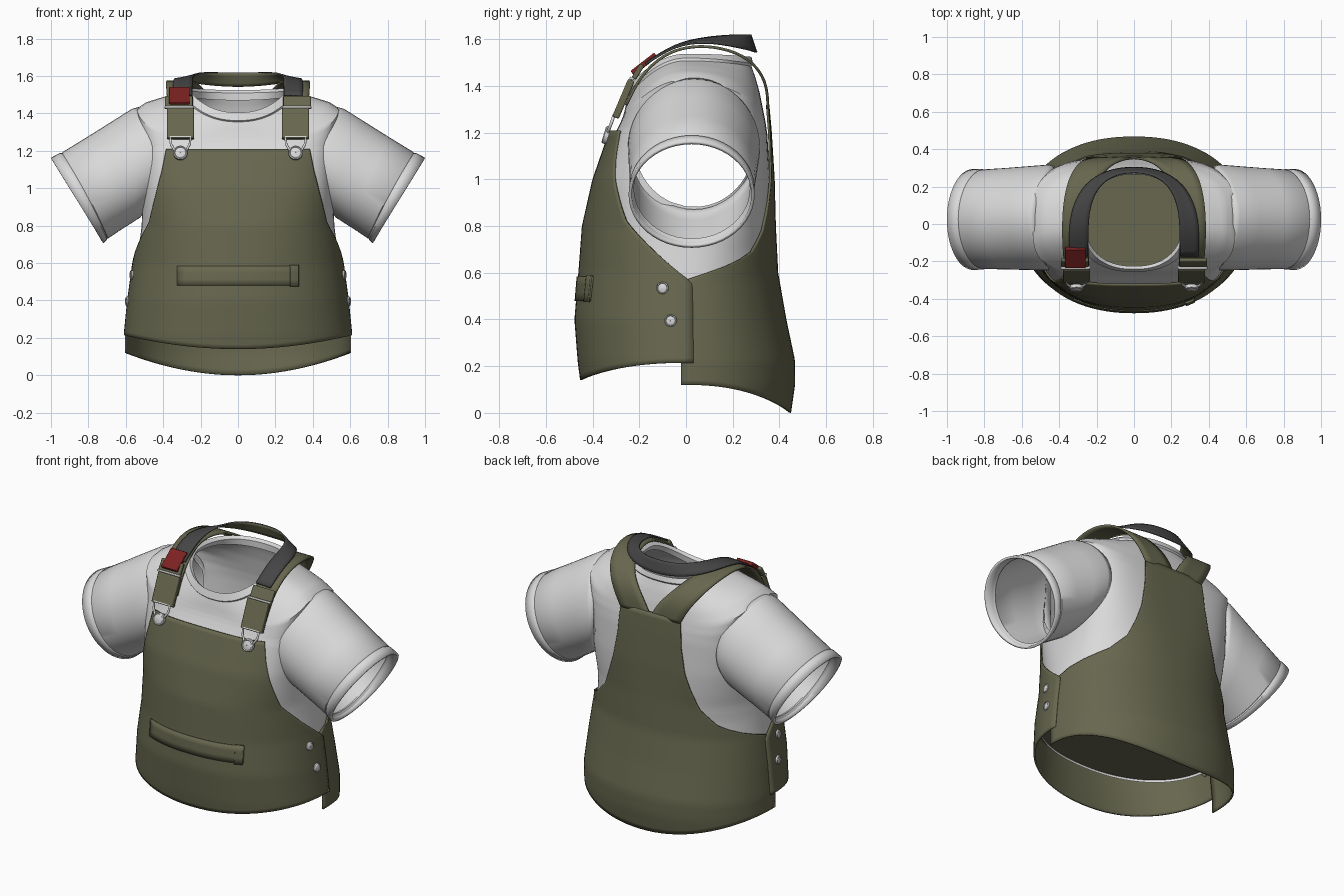
import bpy, bmesh, math
from math import sin, cos, pi, radians
from mathutils import Vector

if "Cube" in bpy.data.objects:
    bpy.data.objects.remove(bpy.data.objects["Cube"])


def material(name, rgb):
    m = bpy.data.materials.new(name)
    m.use_nodes = True
    m.diffuse_color = (*rgb, 1)
    m.node_tree.nodes["Principled BSDF"].inputs["Base Color"].default_value = (*rgb, 1)
    return m


OLIVE = material("olive canvas", (0.135, 0.135, 0.078))
SHIRT = material("pale grey cotton", (0.7, 0.7, 0.7))
METAL = material("pale metal", (0.7, 0.7, 0.7))
DARK = material("dark grey webbing", (0.06, 0.06, 0.06))
RED = material("red patch", (0.2, 0.016, 0.016))


def finish(ob, mats):
    for m in mats:
        ob.data.materials.append(m)
    bpy.ops.object.select_all(action='DESELECT')
    bpy.context.view_layer.objects.active = ob
    ob.select_set(True)
    bpy.ops.object.shade_smooth_by_angle(angle=radians(40))
    return ob


def loft(name, rings, mats, closed=False, thick=0, smooth=0, cut=None):
    """Skin a list of point rows; cut may open holes in the mesh."""
    bm = bmesh.new()
    rows = [[bm.verts.new(p) for p in r] for r in rings]
    n = len(rows[0])
    for lo, hi in zip(rows, rows[1:]):
        for j in range(n if closed else n - 1):
            k = (j + 1) % n
            bm.faces.new((lo[j], lo[k], hi[k], hi[j]))
    if cut:
        cut(bm)
    me = bpy.data.meshes.new(name)
    bm.to_mesh(me)
    bm.free()
    ob = bpy.data.objects.new(name, me)
    bpy.context.collection.objects.link(ob)
    finish(ob, mats)
    if smooth:
        s = ob.modifiers.new("smooth", 'SUBSURF')
        s.levels = s.render_levels = smooth
        s.boundary_smooth = 'PRESERVE_CORNERS'
    if thick:
        s = ob.modifiers.new("thickness", 'SOLIDIFY')
        s.thickness = thick
        s.material_offset = len(mats) - 1
    return ob


def lookup(table, z):
    """Linear interpolation of table rows keyed by their first entry."""
    if z <= table[0][0]:
        return table[0][1:]
    for p, q in zip(table, table[1:]):
        if z <= q[0]:
            t = (z - p[0]) / (q[0] - p[0])
            return [a + (b - a) * t for a, b in zip(p[1:], q[1:])]
    return table[-1][1:]


def oval(w, f, b, n, a):
    """Superellipse with separate front and back depths."""
    c, s = cos(a), sin(a)
    x = w * math.copysign(abs(c) ** (2 / n), c)
    return x, (b if s > 0 else f) * abs(s) ** (2 / n)


# Body profile: height, half width, front, back, squareness
BODY = [(0, .6, -.43, .45, 2.2), (.12, .605, -.445, .467, 2.2), (.22, .605, -.458, .468, 2.2),
        (.4, .587, -.472, .43, 2.2), (.6, .56, -.455, .395, 2.2), (.8, .535, -.44, .385, 2.4),
        (1, .53, -.395, .38, 2.9), (1.21, .53, -.322, .367, 3.2), (1.32, .53, -.28, .357, 3.3)]


def body(z, a, off=0.0, square=0.0):
    w, f, b, n = lookup(BODY, z)
    return (*oval(w + off, f - off, b + off, n + square, a), z)


SEG = 96
ANGLES = [2 * pi * i / SEG for i in range(SEG)]

# Shirt shoulders and collar: half width, front, back, z front/side/back, squareness
SHOULDERS = [(.512, -.295, .345, 1.215, 1.23, 1.215, 4.2), (.522, -.28, .34, 1.245, 1.33, 1.25, 4.2),
             (.54, -.27, .33, 1.27, 1.428, 1.3, 3.8), (.49, -.263, .316, 1.295, 1.46, 1.37, 3.1),
             (.4, -.256, .298, 1.325, 1.488, 1.435, 2.6), (.31, -.248, .28, 1.355, 1.508, 1.485, 2.3)]
COLLAR = [(.308, -.256, .288, 1.362, 1.52, 1.495, 2.3), (.272, -.242, .28, 1.405, 1.538, 1.525, 2.3),
          (.255, -.225, .265, 1.39, 1.52, 1.51, 2.3), (.27, -.23, .265, 1.35, 1.49, 1.47, 2.3)]


def shoulder_point(ring, a):
    w, f, b, zf, zs, zb, n = ring
    x, y = oval(w, f, b, n, a)
    return x, y, zs + ((zb - zs) * (y / b) ** 2 if y > 0 else (zf - zs) * (y / f) ** 2)


def reach(p):
    return math.hypot((p.y - .035) / .255, (p.z - 1.15) / .268)


def cut_armholes(bm):
    """Open both sides and pull the hole rims onto a clean oval."""
    gone = [f for f in bm.faces if abs(f.calc_center_median().x) > .33 and reach(f.calc_center_median()) < 1]
    bmesh.ops.delete(bm, geom=gone, context='FACES')
    for v in bm.verts:
        if v.is_boundary and abs(v.co.x) > .31 and v.co.z > .7:
            d = reach(v.co)
            v.co.y = .035 + (v.co.y - .035) / d
            v.co.z = 1.15 + (v.co.z - 1.15) / d


torso = []
for i in range(31):
    z = .385 + .027 * i
    torso.append([body(z, a, -.02, min(1, max(0, 2 * z - 1.4))) for a in ANGLES])
for lo, hi in zip(SHOULDERS, SHOULDERS[1:]):
    for t in (0, .25, .5, .75):
        torso.append([shoulder_point([p + (q - p) * t for p, q in zip(lo, hi)], a) for a in ANGLES])
torso += [[shoulder_point(r, a) for a in ANGLES] for r in SHOULDERS[-1:] + COLLAR]
loft("shirt_torso", torso, [SHIRT], closed=True, cut=cut_armholes)

# Sleeves with a hemmed cuff
for s, side in ((1, "left"), (-1, "right")):
    rings = []
    for t, grow in ((0, 0), (.07, .009), (.3, .006), (.6, .002), (.87, 0), (.88, -.004), (.9, .003), (1, .005)):
        ring = []
        for i in range(48):
            c, v = cos(2 * pi * i / 48), sin(2 * pi * i / 48)
            root = Vector((.52 - .095 * c * c + .01 * v, .035 + .275 * c, 1.15 + .285 * v))
            cuff = Vector((.86 + .138 * v, .024 + .265 * c, .935 + .223 * v))
            p = root.lerp(cuff, t) + Vector((v * .5, c, v)) * grow
            ring.append((p.x * s, p.y, p.z))
        rings.append(ring[::s])
    loft(side + "_sleeve", rings, [SHIRT], closed=True, thick=.014)

# Dungaree panels: armhole edge given as height, degrees around the body
FRONT_EDGE = [(.55, -3), (.58, 0), (.62, 5), (.72, 18), (.82, 31), (1, 43), (1.1, 49), (1.21, 54)]
BACK_EDGE = [(.3, -2), (.57, 0), (.595, 9), (.62, 20), (.68, 42), (.78, 56), (.9, 65), (1, 71),
             (1.15, 75.5), (1.32, 78)]


def panel(name, start, top, bottom, table, lift, off):
    rows, steps, cols = [], 44, 48
    for i in range(steps + 1):
        z = bottom + (top - bottom) * i / steps
        e = radians(lookup(table, z)[0])
        row = []
        for j in range(cols + 1):
            a = start + e + (pi - 2 * e) * j / cols
            up = lift * abs(cos(a)) ** 1.8 * max(0, 1 - (z - bottom) / .4)
            row.append(body(z + up, a, off))
        rows.append(row)
    return loft(name, rows, [OLIVE], thick=.01)


panel("front_bib", pi, 1.21, .14, FRONT_EDGE, .075, .006)
panel("back_panel", 0, 1.32, 0, BACK_EDGE, .12, 0)

# Closed seat inside the dungarees
loft("inner_seat", [[body(.4, a, -.008) for a in ANGLES], [(0, .0, .4)] * SEG], [OLIVE], closed=True)


# Pocket welt and loop following the bib
def patch(name, x0, x1, z0, z1, off, thick):
    rows = []
    for i in range(4):
        z = z0 + (z1 - z0) * i / 3
        w, f, b, n = lookup(BODY, z)
        row = []
        for j in range(17):
            x = x0 + (x1 - x0) * j / 16
            row.append((x, (f - off) * (1 - abs(x / (w + off)) ** n) ** (1 / n), z))
        rows.append(row)
    loft(name, rows, [OLIVE], thick=thick)


patch("pocket_welt", -.325, .325, .48, .585, .012, .008)
patch("pocket_loop", .28, .325, .475, .59, .018, .01)

# Shoulder straps, back to front: centre x, half width, y, z
STRAP = [(.104, .1, .357, 1.3), (.15, .1, .355, 1.385), (.21, .09, .327, 1.465),
         (.27, .08, .25, 1.54), (.305, .074, .12, 1.578), (.315, .07, 0, 1.575),
         (.314, .07, -.1, 1.54), (.308, .068, -.2, 1.45), (.305, .066, -.262, 1.32)]


def box(name, loc, size, tilt, mat, bevel=.006):
    bpy.ops.mesh.primitive_cube_add(size=1, location=loc, rotation=(tilt, 0, 0))
    ob = bpy.context.object
    ob.name = name
    ob.scale = size
    bpy.ops.object.transform_apply(location=False, rotation=False)
    b = ob.modifiers.new("bevel", 'BEVEL')
    b.width, b.segments = bevel, 2
    return finish(ob, [mat])


def button(name, loc, r, axis):
    # Flat stud with a stepped rim
    q = Vector(axis).to_track_quat('Z', 'Y')
    rings = []
    for rad, h in ((r, -.012), (r, .006), (r * .85, .01), (r * .75, .006), (r * .4, .009), (.001, .01)):
        rings.append([Vector(loc) + q @ Vector((rad * cos(t * pi / 10), rad * sin(t * pi / 10), h))
                      for t in range(20)])
    loft(name, rings, [METAL], closed=True)


for s, side in ((1, "left"), (-1, "right")):
    rows = [sorted([((x + h) * s, y, z), ((x - h) * s, y, z)], reverse=True) for x, h, y, z in STRAP]
    loft(side + "_strap", rows, [OLIVE], thick=.012, smooth=2)
    box(side + "_strap_keeper", (.316 * s, -.206, 1.461), (.148, .022, .07), -.55, OLIVE)
    box(side + "_strap_buckle", (.308 * s, -.268, 1.345), (.145, .03, .175), -.4, OLIVE)
    box(side + "_adjuster_bar", (.313 * s, -.232, 1.432), (.158, .02, .012), -.4, METAL, .004)
    # Wire hook from buckle to bib button
    cu = bpy.data.curves.new(side + "_wire_hook", 'CURVE')
    cu.dimensions, cu.bevel_depth, cu.bevel_resolution = '3D', .007, 2
    sp = cu.splines.new('POLY')
    hook = [(.055, -.308, 1.275), (.05, -.322, 1.235), (.03, -.336, 1.2),
            (-.03, -.336, 1.2), (-.05, -.322, 1.235), (-.055, -.308, 1.275)]
    sp.points.add(len(hook) - 1)
    for p, (x, y, z) in zip(sp.points, hook):
        p.co = (.308 * s + x, y, z, 1)
    sp.use_cyclic_u = True
    cu.materials.append(METAL)
    bpy.context.collection.objects.link(bpy.data.objects.new(side + "_wire_hook", cu))
    button(side + "_bib_button", (.308 * s, -.343, 1.19), .038, (0, -1, .3))
    for k, (y, z) in enumerate(((-.1, .535), (-.065, .395))):
        w, f, b, n = lookup(BODY, z)
        x = (w + .006) * (1 - abs(y / f) ** n) ** (1 / n)
        button(f"{side}_hip_button_{k + 1}", (x * s, y, z), .026, (s, -.2, 0))

# Neck sling, dark outside and olive inside: inner edge then outer edge
SLING = [((.245, -.175, 1.502), (.345, -.175, 1.497)), ((.245, -.05, 1.585), (.35, -.05, 1.581)),
         ((.24, .08, 1.612), (.335, .09, 1.596)), ((.2, .2, 1.622), (.265, .22, 1.572)),
         ((.11, .27, 1.62), (.15, .293, 1.552)), ((0, .285, 1.62), (0, .312, 1.542))]
mirrored = [tuple((-x, y, z) for x, y, z in pair) for pair in SLING[-2::-1]]
loft("neck_sling", SLING + mirrored, [DARK, OLIVE], thick=.009, smooth=2)
box("red_sling_patch", (-.313, -.18, 1.494), (.11, .128, .024), .66, RED, .004)
